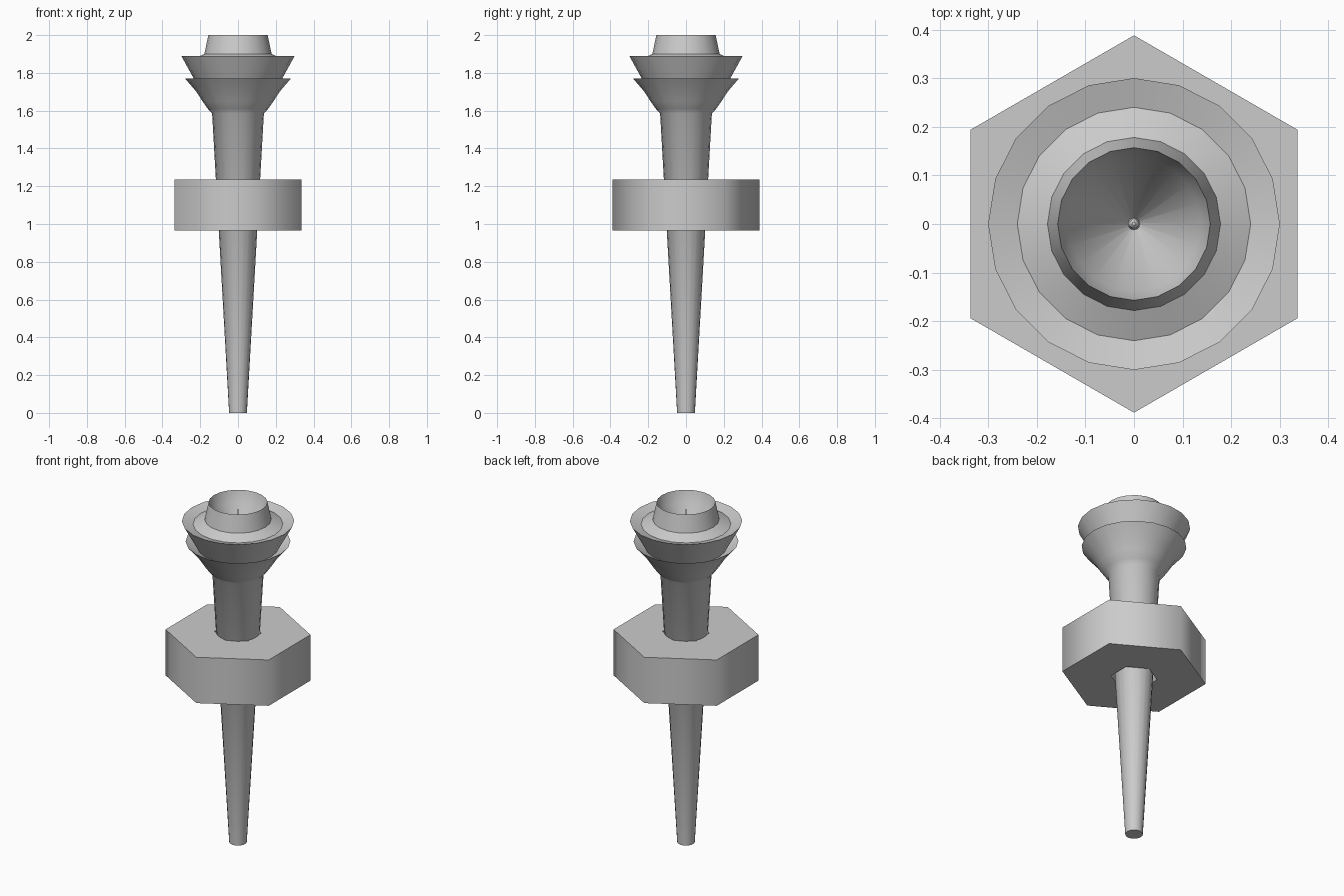
import bpy, bmesh, math

if "Cube" in bpy.data.objects:
    bpy.data.objects.remove(bpy.data.objects["Cube"])


def lathe(name, profile, sides, cap_start=False, cap_end=False, angle=0.0, closed=False, smooth=40):
    """Spin (radius, height) points round the z axis."""
    bm = bmesh.new()
    rings = []
    for r, z in profile:
        if r == 0:
            rings.append([bm.verts.new((0, 0, z))] * sides)
        else:
            rings.append([bm.verts.new((r * math.cos(angle + math.tau * i / sides),
                                        r * math.sin(angle + math.tau * i / sides), z))
                          for i in range(sides)])
    pairs = list(zip(rings, rings[1:]))
    if closed:
        pairs.append((rings[-1], rings[0]))
    for a, b in pairs:
        for i in range(sides):
            j = (i + 1) % sides
            quad = list(dict.fromkeys((a[i], a[j], b[j], b[i])))
            bm.faces.new(quad)
    if cap_start:
        bm.faces.new(rings[0][::-1])
    if cap_end:
        bm.faces.new(rings[-1])
    bmesh.ops.recalc_face_normals(bm, faces=bm.faces)
    mesh = bpy.data.meshes.new(name)
    bm.to_mesh(mesh)
    bm.free()
    obj = bpy.data.objects.new(name, mesh)
    bpy.context.collection.objects.link(obj)
    bpy.ops.object.select_all(action='DESELECT')
    obj.select_set(True)
    bpy.context.view_layer.objects.active = obj
    bpy.ops.object.shade_smooth_by_angle(angle=math.radians(smooth))
    return obj


# Tapered handle and flared two-lipped head, ending in a funnel with a wick
torch_body = [
    (0.047, 0.0), (0.137, 1.585),                    # handle
    (0.160, 1.61), (0.188, 1.65), (0.22, 1.70),      # bowl
    (0.28, 1.77), (0.215, 1.735),                    # lower lip
    (0.30, 1.89), (0.24, 1.872),                     # upper lip
    (0.178, 1.90), (0.157, 2.0),                     # collar of the cup
    (0.138, 1.93), (0.012, 1.75), (0, 1.985),        # funnel and wick
]
lathe("torch_body", torch_body, 20, cap_start=True)

# Hexagonal grip ring with a hexagonal bore, loose around the handle
grip_ring = [(0.388, 0.965), (0.388, 1.235), (0.125, 1.235), (0.125, 0.965)]
lathe("grip_ring", grip_ring, 6, angle=math.pi / 2, closed=True, smooth=65)
